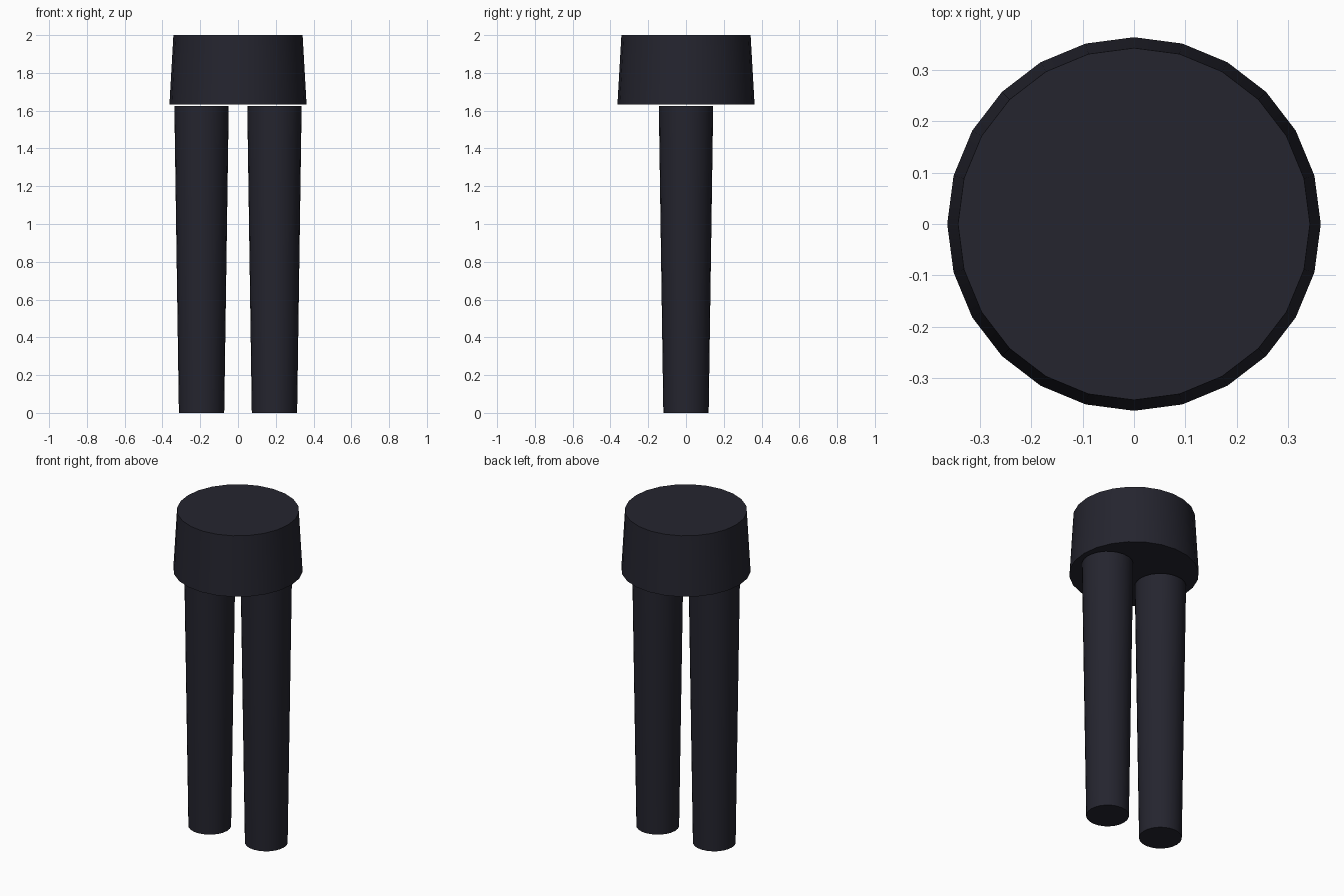
import bpy
import math

default = bpy.data.objects.get("Cube")
if default:
    bpy.data.objects.remove(default, do_unlink=True)

# Single dark cloth colour
cloth = bpy.data.materials.new("dark_navy_cloth")
cloth.use_nodes = True
colour = (0.018, 0.018, 0.028, 1.0)
cloth.diffuse_color = colour
cloth.node_tree.nodes["Principled BSDF"].inputs["Base Color"].default_value = colour


def tapered_tube(name, x, bottom, top, r_bottom, r_top, sides=24):
    """Capped cone section standing between two heights."""
    bpy.ops.mesh.primitive_cone_add(
        vertices=sides, radius1=r_bottom, radius2=r_top,
        depth=top - bottom, location=(x, 0, (bottom + top) / 2))
    part = bpy.context.object
    part.name = name
    part.data.materials.append(cloth)
    bpy.ops.object.shade_smooth_by_angle(angle=math.radians(35))
    return part


# Hip section, slightly wider at its lower edge
tapered_tube("hips", 0, 1.633, 2.0, 0.363, 0.342)

# Legs, narrowing to the ankle, with a hairline gap below the hips
for side, sign in (("left", 1), ("right", -1)):
    tapered_tube(side + "_leg", sign * 0.193, 0, 1.626, 0.12, 0.144)
